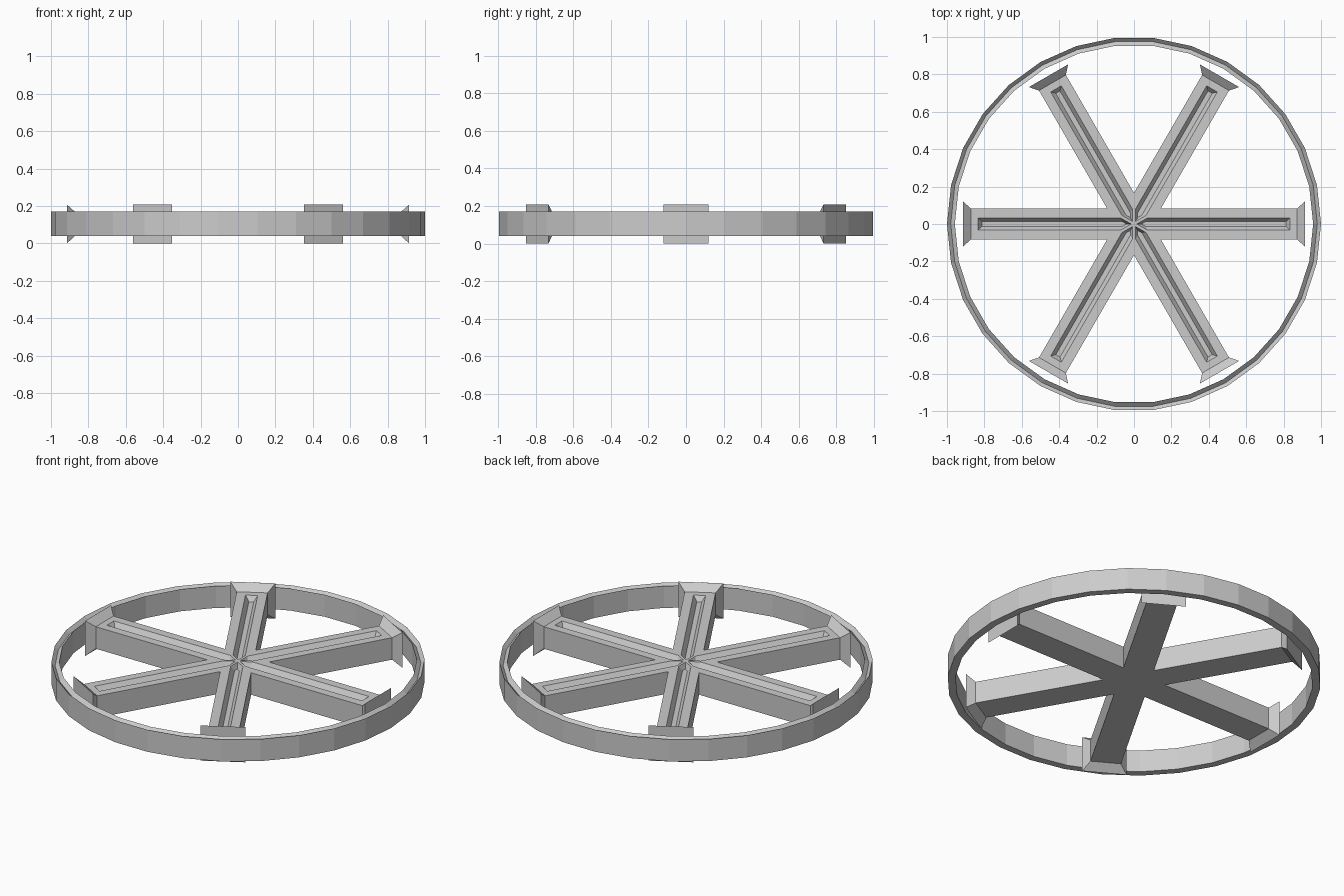
import bpy, bmesh
from math import sin, cos, tan, radians

if "Cube" in bpy.data.objects:
    bpy.data.objects.remove(bpy.data.objects["Cube"])

Z0, Z1 = 0.04, 0.17          # bottom and top of rim and spokes
HW, R_END = 0.083, 0.872     # spoke half width and length
FLARE, R_CAP = 0.038, 0.915  # flare overhang and end plate radius


def make_object(name, bm):
    bmesh.ops.remove_doubles(bm, verts=bm.verts, dist=0.0005)
    bmesh.ops.recalc_face_normals(bm, faces=bm.faces)
    me = bpy.data.meshes.new(name)
    bm.to_mesh(me)
    bm.free()
    ob = bpy.data.objects.new(name, me)
    bpy.context.collection.objects.link(ob)
    return ob


def pointed_outline(start, half, end, z):
    """Five-sided spoke outline with a 60 degree point at the hub."""
    s = start + half / tan(radians(30))
    return [(start, 0, z), (s, -half, z), (end, -half, z),
            (end, half, z), (s, half, z)]


def bridge(a, b, skip=()):
    n = len(a)
    return [[a[i], a[(i + 1) % n], b[(i + 1) % n], b[i]]
            for i in range(n) if i not in skip]


def spoke_faces():
    bottom = pointed_outline(0, HW, R_END, Z0)
    top = pointed_outline(0, HW, R_END, Z1)
    groove_rim = pointed_outline(0.015, 0.033, 0.834, Z1)
    groove_floor = pointed_outline(0.04, 0.013, 0.814, Z1 - 0.03)
    # underside, long side walls, top border, groove walls and floor
    faces = [bottom, groove_floor]
    faces += bridge(bottom, top, skip=(0, 2, 4))
    faces += bridge(top, groove_rim) + bridge(groove_rim, groove_floor)
    # flared end with a flat plate
    neck = [bottom[2], bottom[3], top[3], top[2]]
    w, lo, hi = HW + FLARE, Z0 - FLARE - 0.002, Z1 + FLARE
    plate = [(R_CAP, -w, lo), (R_CAP, w, lo), (R_CAP, w, hi), (R_CAP, -w, hi)]
    return faces + bridge(neck, plate) + [plate]


# six spokes meeting at the hub
bm = bmesh.new()
for k in range(6):
    c, s = cos(radians(60 * k)), sin(radians(60 * k))
    for face in spoke_faces():
        bm.faces.new([bm.verts.new((x * c - y * s, x * s + y * c, z))
                      for x, y, z in face])
make_object("spokes", bm)

# outer rim with a shallow groove along the top
profile = [(1.0, Z0), (1.0, Z1), (0.98, Z1 - 0.02), (0.958, Z1), (0.958, Z0)]
SIDES = 30
bm = bmesh.new()
rings = []
for k in range(SIDES):
    a = radians(360 / SIDES * k)
    rings.append([bm.verts.new((r * cos(a), r * sin(a), z)) for r, z in profile])
for k in range(SIDES):
    for quad in bridge(rings[k], rings[(k + 1) % SIDES]):
        bm.faces.new(quad)
make_object("rim", bm)
